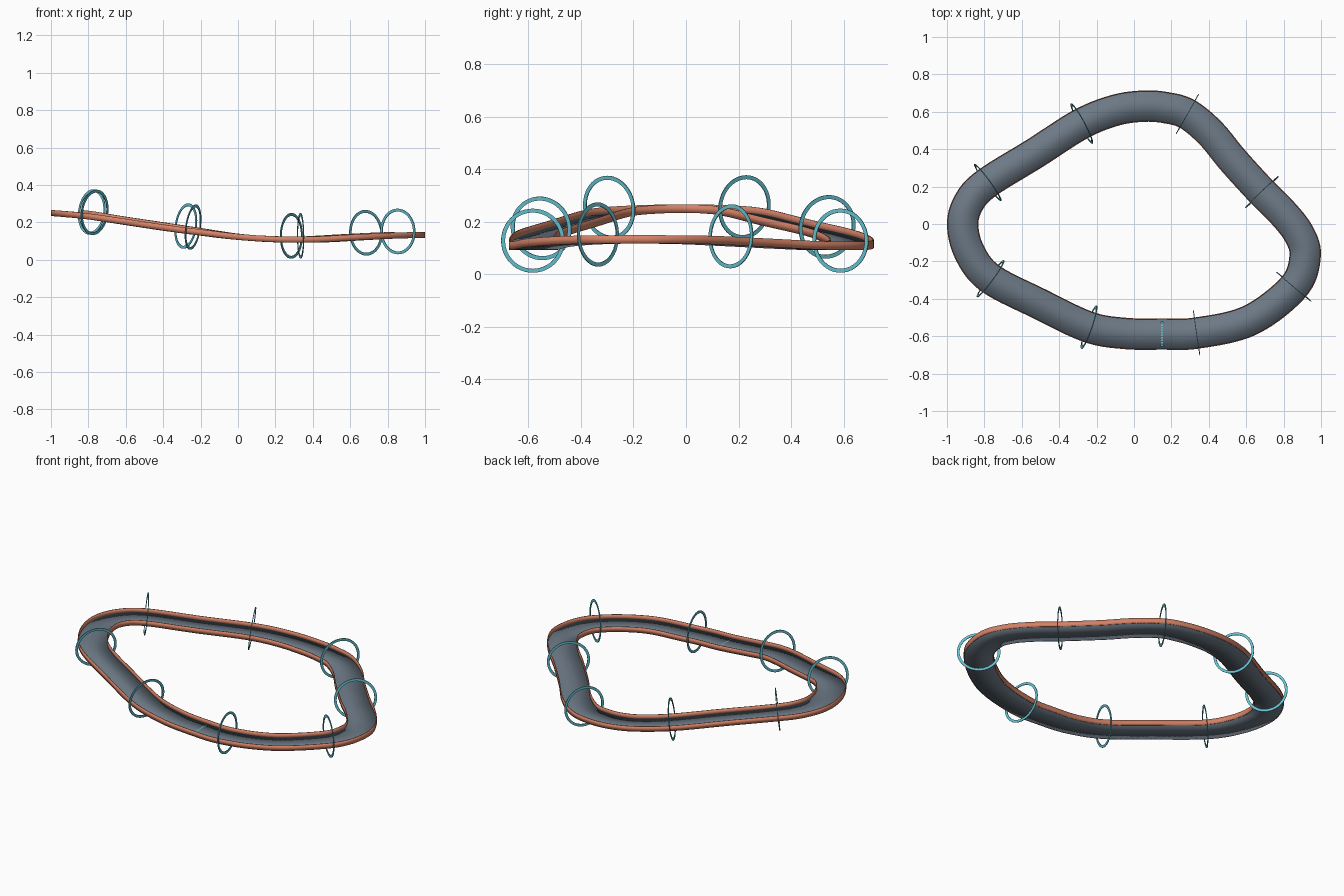
import bpy, bmesh, math
from mathutils import Vector

if "Cube" in bpy.data.objects:
    bpy.data.objects.remove(bpy.data.objects["Cube"])


def material(name, rgb):
    m = bpy.data.materials.new(name)
    m.use_nodes = True
    m.diffuse_color = (*rgb, 1)
    m.node_tree.nodes["Principled BSDF"].inputs["Base Color"].default_value = (*rgb, 1)
    return m


SLATE = material("slate road", (0.15, 0.19, 0.235))
COPPER = material("copper rail", (0.66, 0.225, 0.135))
TEAL = material("teal ring", (0.13, 0.54, 0.64))

# Centre line of the circuit, seen from above
PATH = [(0.335, -0.583), (0.62, -0.515), (0.855, -0.335), (0.915, -0.17),
        (0.88, -0.05), (0.79, 0.065), (0.685, 0.17), (0.53, 0.34),
        (0.41, 0.485), (0.285, 0.588), (0.17, 0.622), (0.05, 0.63),
        (-0.1, 0.608), (-0.283, 0.535), (-0.53, 0.378), (-0.785, 0.22),
        (-0.88, 0.12), (-0.916, 0), (-0.88, -0.15), (-0.77, -0.29),
        (-0.51, -0.425), (-0.245, -0.55), (-0.05, -0.585), (0.15, -0.588)]
# Height of the road along x
PROFILE = [(-1.2, 0.27), (-1, 0.243), (-0.8, 0.222), (-0.6, 0.192), (-0.4, 0.162),
           (-0.2, 0.133), (0, 0.107), (0.2, 0.094), (0.4, 0.093), (0.6, 0.104),
           (0.8, 0.114), (1, 0.118), (1.2, 0.119)]
RING_STOPS = (0, 2, 6, 9, 13, 15, 19, 21)
STEPS = 10
HALF = 0.083


def spline(p0, p1, p2, p3, t):
    return 0.5 * (2 * p1 + (p2 - p0) * t + (2 * p0 - 5 * p1 + 4 * p2 - p3) * t * t
                  + (3 * p1 - p0 - 3 * p2 + p3) * t ** 3)


def height(x):
    i = max(1, min(len(PROFILE) - 3, sum(p[0] <= x for p in PROFILE) - 1))
    a, b = PROFILE[i][0], PROFILE[i + 1][0]
    return spline(*(PROFILE[i + k][1] for k in (-1, 0, 1, 2)), (x - a) / (b - a))


def centre_line():
    n = len(PATH)
    pts = []
    for i in range(n):
        quad = [Vector(PATH[(i + k) % n]) for k in (-1, 0, 1, 2)]
        for s in range(STEPS):
            p = spline(*quad, s / STEPS)
            pts.append(Vector((p.x, p.y, height(p.x))))
    return pts


LINE = centre_line()


def frame(i):
    """Point, tangent, outward side and up direction on the circuit."""
    tangent = (LINE[(i + 1) % len(LINE)] - LINE[i - 1]).normalized()
    side = tangent.cross(Vector((0, 0, 1))).normalized()
    return LINE[i], tangent, side, side.cross(tangent)


def add_object(name, bm, mat, smooth=True):
    bmesh.ops.recalc_face_normals(bm, faces=bm.faces)
    me = bpy.data.meshes.new(name)
    bm.to_mesh(me)
    bm.free()
    me.materials.append(mat)
    for p in me.polygons:
        p.use_smooth = smooth
    ob = bpy.data.objects.new(name, me)
    bpy.context.collection.objects.link(ob)
    return ob


def sweep(name, left, right, bottom, top, mat):
    """Closed rectangular strip following the circuit."""
    bm = bmesh.new()
    loops = []
    for i in range(len(LINE)):
        p, _, side, up = frame(i)
        loops.append([bm.verts.new(p + side * s + up * u) for s, u in
                      ((left, bottom), (right, bottom), (right, top), (left, top))])
    for i, a in enumerate(loops):
        b = loops[(i + 1) % len(loops)]
        for k in range(4):
            bm.faces.new((a[k], a[(k + 1) % 4], b[(k + 1) % 4], b[k]))
    return add_object(name, bm, mat)


# Road and its two rails
sweep("road", -HALF + 0.002, HALF - 0.002, 0, 0.008, SLATE)
sweep("outer_rail", HALF - 0.004, HALF + 0.001, 0, 0.032, COPPER)
sweep("inner_rail", -HALF - 0.001, -HALF + 0.004, 0, 0.032, COPPER)


def ring(name, i, outer=0.122, inner=0.107, depth=0.004, count=48):
    p, tangent, side, up = frame(i)
    centre = p + up * 0.036
    bm = bmesh.new()
    loops = []
    for k in range(count):
        a = math.tau * k / count
        ray = side * math.cos(a) + up * math.sin(a)
        loops.append([bm.verts.new(centre + ray * r + tangent * d) for r, d in
                      ((inner, -depth / 2), (outer, -depth / 2),
                       (outer, depth / 2), (inner, depth / 2))])
    for k, a in enumerate(loops):
        b = loops[(k + 1) % count]
        for j in range(4):
            bm.faces.new((a[j], a[(j + 1) % 4], b[(j + 1) % 4], b[j]))
    ob = add_object(name, bm, TEAL)
    bpy.ops.object.select_all(action='DESELECT')
    ob.select_set(True)
    bpy.context.view_layer.objects.active = ob
    bpy.ops.object.shade_smooth_by_angle(angle=math.radians(40))


# Hoops standing around the road
for n, stop in enumerate(RING_STOPS):
    ring(f"ring_{n + 1}", stop * STEPS)

# Dashed start line across the road
p, tangent, side, up = frame((len(PATH) - 1) * STEPS)
bm = bmesh.new()
DASHES = 10
for k in range(DASHES):
    s = (k + 0.5) / DASHES * 2 - 1
    mid = p + side * s * 0.068 + up * 0.009
    bm.faces.new([bm.verts.new(mid + tangent * t * 0.005 + side * w * 0.0045)
                  for t, w in ((-1, -1), (1, -1), (1, 1), (-1, 1))])
add_object("start_line", bm, TEAL, smooth=False)
